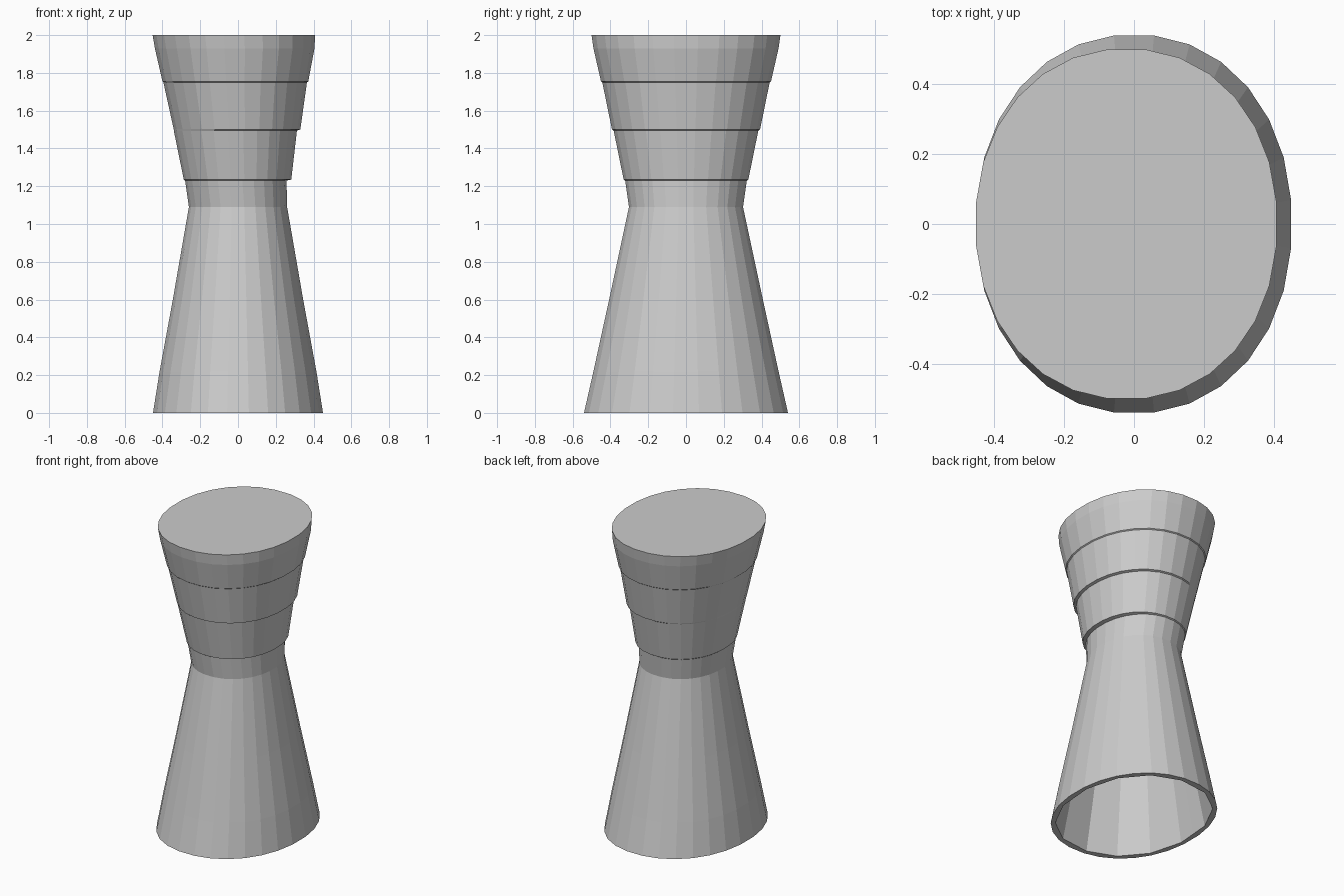
import bpy, bmesh, math

if "Cube" in bpy.data.objects:
    bpy.data.objects.remove(bpy.data.objects["Cube"])

SIDES = 28
POWER = 2 / 2.12      # slightly squarer than a true ellipse

# Outer profile: z, x min, x max, y half-width (small ledges at the bands)
OUTER = [
    (0.00, -0.45, 0.45, 0.54),
    (0.22, -0.415, 0.415, 0.49),
    (0.60, -0.345, 0.345, 0.407),
    (1.09, -0.26, 0.26, 0.302),
    (1.23, -0.28, 0.257, 0.322),
    (1.235, -0.287, 0.282, 0.33),
    (1.495, -0.34, 0.312, 0.383),
    (1.50, -0.34, 0.33, 0.392),
    (1.75, -0.395, 0.365, 0.443),
    (1.755, -0.40, 0.372, 0.45),
    (1.93, -0.44, 0.405, 0.49),
    (2.00, -0.452, 0.408, 0.50),
]
# Hollow inside, from the thin lid down to the open foot
INNER = [
    (1.96, -0.415, 0.375, 0.465),
    (1.50, -0.31, 0.29, 0.355),
    (1.12, -0.235, 0.23, 0.27),
    (0.60, -0.32, 0.32, 0.38),
    (0.00, -0.425, 0.425, 0.51),
]


def curve(v):
    return math.copysign(abs(v) ** POWER, v)


def ring(bm, z, x0, x1, hy, coarse=False):
    cx, hx = (x0 + x1) / 2, (x1 - x0) / 2
    pts = []
    for i in range(SIDES):
        a = 2 * math.pi * (i + 0.5) / SIDES
        pts.append((cx + hx * curve(math.cos(a)), hy * curve(math.sin(a))))
    # stretch so the flats reach the full width
    fx = hx / max(p[0] - cx for p in pts)
    fy = hy / max(p[1] for p in pts)
    pts = [(cx + (x - cx) * fx, y * fy) for x, y in pts]
    if coarse:        # half as many facets inside
        for i in range(1, SIDES, 2):
            a, b = pts[i - 1], pts[(i + 1) % SIDES]
            pts[i] = ((a[0] + b[0]) / 2, (a[1] + b[1]) / 2)
    return [bm.verts.new((x, y, z)) for x, y in pts]


def skin(bm, a, b):
    for i in range(SIDES):
        j = (i + 1) % SIDES
        bm.faces.new((a[i], a[j], b[j], b[i]))


bm = bmesh.new()
outer = [ring(bm, *r) for r in OUTER]
inner = [ring(bm, *r, coarse=True) for r in INNER]

# Outside wall, inside wall, foot rim
for loops in (outer, inner):
    for a, b in zip(loops, loops[1:]):
        skin(bm, a, b)
skin(bm, inner[-1], outer[0])

# Flat top and underside of the lid
bm.faces.new(outer[-1])
bm.faces.new(inner[0])
bmesh.ops.recalc_face_normals(bm, faces=bm.faces)

mesh = bpy.data.meshes.new("waisted_pedestal")
bm.to_mesh(mesh)
bm.free()
pedestal = bpy.data.objects.new("waisted_pedestal", mesh)
bpy.context.collection.objects.link(pedestal)

# Faceted wall, softened only between near-parallel faces
bpy.context.view_layer.objects.active = pedestal
pedestal.select_set(True)
bpy.ops.object.shade_flat()
